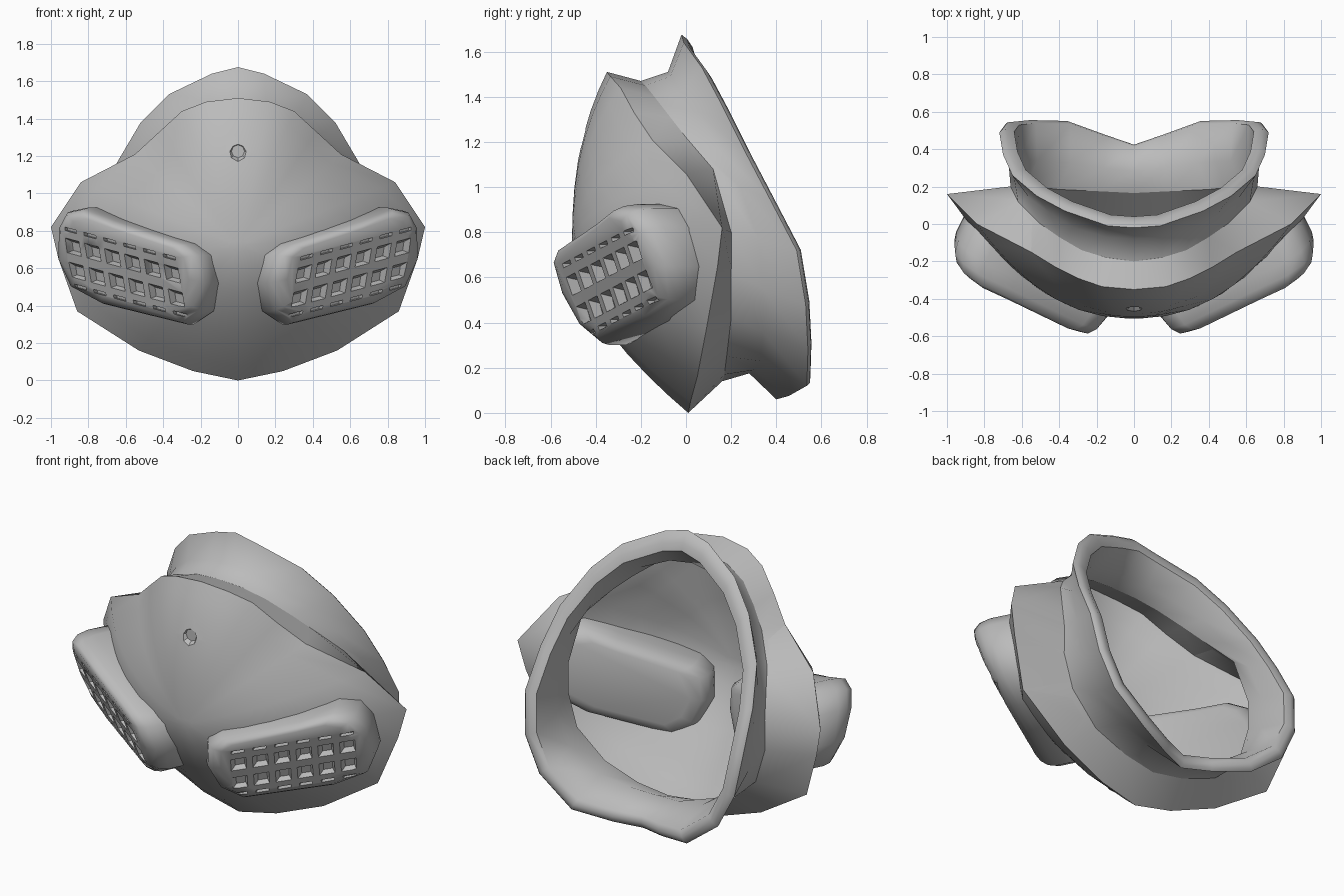
import bpy
import bmesh
import math
from mathutils import Vector

default_cube = bpy.data.objects.get("Cube")
if default_cube:
    bpy.data.objects.remove(default_cube, do_unlink=True)

# One matte grey for the whole mask
grey = bpy.data.materials.new("matte_grey")
grey.use_nodes = True
colour = (0.5, 0.5, 0.5, 1)
grey.diffuse_color = colour
grey.node_tree.nodes["Principled BSDF"].inputs["Base Color"].default_value = colour


def make_object(name, bm):
    bmesh.ops.recalc_face_normals(bm, faces=bm.faces[:])
    mesh = bpy.data.meshes.new(name)
    bm.to_mesh(mesh)
    bm.free()
    mesh.materials.append(grey)
    obj = bpy.data.objects.new(name, mesh)
    bpy.context.collection.objects.link(obj)
    return obj


def select_only(obj):
    bpy.ops.object.select_all(action="DESELECT")
    obj.select_set(True)
    bpy.context.view_layer.objects.active = obj


def smooth(obj, angle):
    select_only(obj)
    bpy.ops.object.shade_smooth_by_angle(angle=math.radians(angle))


def cut(obj, cutter):
    modifier = obj.modifiers.new("cut", "BOOLEAN")
    modifier.operation = "DIFFERENCE"
    modifier.solver = "EXACT"
    modifier.object = cutter
    select_only(obj)
    bpy.ops.object.modifier_apply(modifier=modifier.name)
    bpy.data.objects.remove(cutter, do_unlink=True)


def loft(bm, loops, caps=False):
    rings = [[bm.verts.new(point) for point in loop] for loop in loops]
    for a, b in zip(rings, rings[1:]):
        for i in range(len(a)):
            j = (i + 1) % len(a)
            bm.faces.new((a[i], a[j], b[j], b[i]))
    if caps:
        bm.faces.new(rings[0])
        bm.faces.new(rings[-1])


def mirrored(half):
    points = [Vector(p) for p in half]
    return points + [Vector((-p.x, p.y, p.z)) for p in points[-2:0:-1]]


def shrunk(loop, centre, factor, push=0):
    return [centre + (p - centre) * factor + Vector((0, push, 0)) for p in loop]


# Half outlines, from top centre down the left side to bottom centre
shell_rim = mirrored([
    (0, -.35, 1.51), (.17, -.335, 1.49), (.3, -.29, 1.44), (.42, -.23, 1.33),
    (.55, -.15, 1.21), (.84, 0, 1.06), (1, .16, .82), (.96, .14, .65),
    (.86, .09, .37), (.53, .05, .16), (.24, .02, .05), (0, .01, 0)])
flange_edge = mirrored([
    (0, -.2, 1.47), (.15, -.18, 1.45), (.28, -.14, 1.4), (.4, -.07, 1.31),
    (.5, 0, 1.22), (.62, .12, 1.08), (.66, .2, .8), (.66, .2, .62),
    (.6, .2, .42), (.42, .18, .25), (.2, .17, .17), (0, .16, .14)])
neck = mirrored([
    (0, -.08, 1.51), (.15, -.07, 1.49), (.32, -.02, 1.42), (.45, .06, 1.32),
    (.56, .14, 1.17), (.64, .24, 1), (.67, .32, .77), (.65, .34, .55),
    (.55, .34, .36), (.36, .33, .23), (.17, .3, .19), (0, .28, .175)])
seal_rim = mirrored([
    (0, -.02, 1.675), (.14, -.01, 1.64), (.37, .07, 1.53), (.52, .15, 1.38),
    (.65, .26, 1.16), (.7, .37, .95), (.72, .49, .72), (.69, .53, .48),
    (.59, .54, .28), (.38, .535, .12), (.16, .455, .075), (0, .4, .06)])

# Front shell: domed rings running from the rim to the nose, with an inner skin
nose = Vector((0, -.505, .72))


def dome_ring(t):
    ring = []
    for p in shell_rim:
        power = 2.1 + .6 * (p.z - .75)
        q = p.lerp(nose, t)
        q.y = p.y + (nose.y - p.y) * (1 - (1 - t) ** power)
        ring.append(q)
    return ring


steps = [.95, .8, .65, .5, .36, .22, .1, 0]
outer = [dome_ring(t) for t in steps]
inner = [shrunk(dome_ring(t), nose, .95, .05 * min(1, 3 * t)) for t in reversed(steps)]
bm = bmesh.new()
loft(bm, outer + inner, caps=True)
shell = make_object("front_shell", bm)

# Small round socket in the upper front
bm = bmesh.new()
loops = []
for y, radius in ((-.6, .06), (-.475, .06), (-.44, .035)):
    loops.append([(radius * math.cos(math.tau * k / 8), y,
                   1.225 + radius * math.sin(math.tau * k / 8)) for k in range(8)])
loft(bm, loops, caps=True)
cut(shell, make_object("socket_cutter", bm))
smooth(shell, 35)

# Rear flange folding in from the shell rim, lined on the inside
middle = Vector((0, .3, .75))
flange_inner = shrunk(flange_edge, middle, .96)
bm = bmesh.new()
loft(bm, [flange_edge, shell_rim, flange_inner])
smooth(make_object("rear_flange", bm), 40)

# Face seal: neck flaring out to a rounded lip, then back along the inner wall
bm = bmesh.new()
loft(bm, [flange_edge, neck, seal_rim,
          shrunk(seal_rim, middle, .98, .018),
          shrunk(seal_rim, middle, .94, .03),
          shrunk(seal_rim, middle, .89, .025),
          shrunk(neck, middle, .94), flange_inner])
smooth(make_object("face_seal", bm), 55)

# Filter pods: lofted rounded blocks turned outwards, their fronts tipped down
pod_outline = [
    (-.41, -.1), (-.4, .05), (-.33, .11), (.06, .24), (.23, .305), (.33, .285),
    (.39, .2), (.42, .03), (.37, -.12), (.21, -.21), (-.24, -.32), (-.35, -.25)]
pod_layers = [(.8, 0), (.9, .015), (.97, .055), (1, .11), (1, .22),
              (.96, .27), (.87, .305), (.74, .32)]
turn = math.radians(27)
slant = .24


def pod_point(side, u, v, depth):
    depth -= .38 * (v - slant * u) * (1 - depth / .32)
    x = .59 + u * math.cos(turn) - depth * math.sin(turn)
    y = -.37 + u * math.sin(turn) + depth * math.cos(turn)
    return Vector((side * x, y, .62 + v))


def add_opening(bm, side, u, v, half_width, half_height, depth, taper):
    loops = []
    for d, scale in ((-.03, 1), (0, 1), (depth, taper)):
        loop = []
        for su, sv in ((-1, -1), (1, -1), (1, 1), (-1, 1)):
            du = su * half_width * scale
            loop.append(pod_point(side, u + du, v + sv * half_height * scale + slant * du, d))
        loops.append(loop)
    loft(bm, loops, caps=True)


for side, label in ((1, "left"), (-1, "right")):
    bm = bmesh.new()
    loft(bm, [[pod_point(side, u / math.cos(turn) * s, v * s, d) for u, v in pod_outline]
              for s, d in pod_layers], caps=True)
    pod = make_object(label + "_filter_pod", bm)

    # Grille: two rows of windows between two rows of thin slits
    bm = bmesh.new()
    for column in range(6):
        u = -.27 + .119 * column
        middle_line = slant * u
        for v in (-.115, .015):
            add_opening(bm, side, u, v + middle_line, .042, .04, .045, .6)
        add_opening(bm, side, u, .105 + middle_line, .036, .009, .03, .9)
        add_opening(bm, side, u, -.2 + middle_line, .036, .009, .045, .9)
    cut(pod, make_object("grille_cutter", bm))
    smooth(pod, 50)
